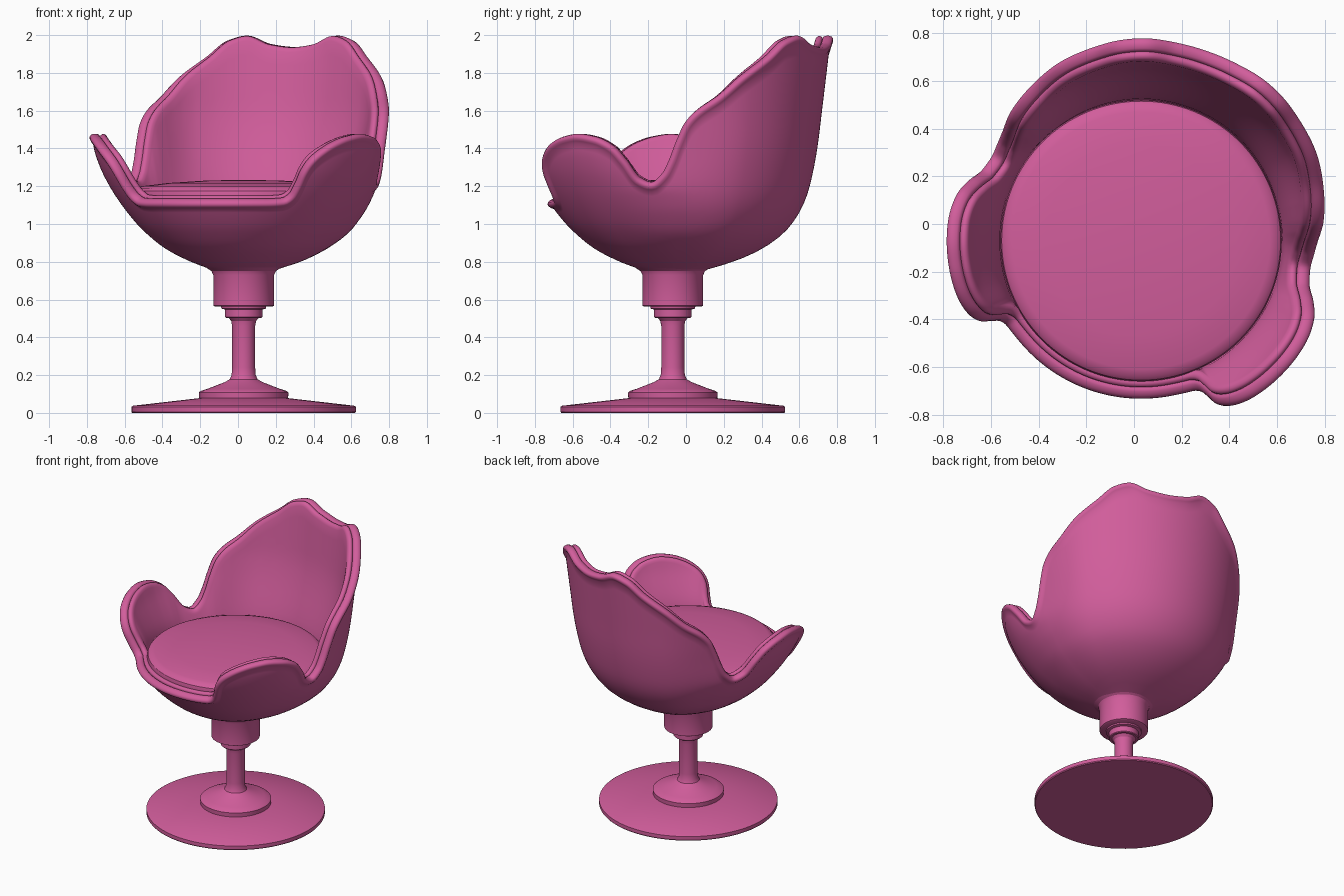
import bpy, bmesh
from math import sin, cos, radians, degrees, atan2, hypot, pi
from mathutils import Vector

if "Cube" in bpy.data.objects:
    bpy.data.objects.remove(bpy.data.objects["Cube"])

AXIS = (0.03, -0.07, 0)
TURN = radians(-19.3)
pink = bpy.data.materials.new("pink")
pink.diffuse_color = (0.64, 0.11, 0.33, 1)
pink.use_nodes = True
pink.node_tree.nodes["Principled BSDF"].inputs["Base Color"].default_value = pink.diffuse_color


def interp(keys, x, flat=False):
    """Monotone smooth curve through (x, y) keys."""
    n = len(keys)
    x = min(max(x, keys[0][0]), keys[-1][0])
    i = 0
    while i < n - 2 and x > keys[i + 1][0]:
        i += 1
    sec = lambda k: (keys[k + 1][1] - keys[k][1]) / (keys[k + 1][0] - keys[k][0])

    def slope(k):
        if k == 0 or k == n - 1:
            return 0 if flat else sec(min(k, n - 2))
        a, b = sec(k - 1), sec(k)
        return 0 if a * b <= 0 else 2 * a * b / (a + b)
    (x0, y0), (x1, y1) = keys[i], keys[i + 1]
    d = x1 - x0
    t = (x - x0) / d
    return ((2*t**3 - 3*t*t + 1) * y0 + (t**3 - 2*t*t + t) * d * slope(i)
            + (3*t*t - 2*t**3) * y1 + (t**3 - t*t) * d * slope(i + 1))


def finish(obj, angle=40):
    bpy.context.collection.objects.link(obj)
    obj.location = AXIS
    obj.data.materials.append(pink)
    bpy.ops.object.select_all(action='DESELECT')
    obj.select_set(True)
    bpy.context.view_layer.objects.active = obj
    bpy.ops.object.shade_smooth_by_angle(angle=radians(angle))


def lathe(name, profile, steps=96, angle=30):
    bm = bmesh.new()
    vs = [bm.verts.new((r, 0, z)) for r, z in profile]
    es = [bm.edges.new(p) for p in zip(vs, vs[1:])]
    bmesh.ops.spin(bm, geom=vs + es, cent=(0, 0, 0), axis=(0, 0, 1), angle=2 * pi, steps=steps)
    bmesh.ops.remove_doubles(bm, verts=bm.verts, dist=1e-5)
    bmesh.ops.recalc_face_normals(bm, faces=bm.faces)
    me = bpy.data.meshes.new(name)
    bm.to_mesh(me)
    bm.free()
    finish(bpy.data.objects.new(name, me), angle)


# Foot, column, collar and swivel cup
lathe("base_disc", [(0, 0), (.59, 0), (.595, .006), (.595, .032), (.585, .038), (.235, .078), (0, .08)])
lathe("base_hub", [(0, .07), (.235, .07), (.237, .108), (.228, .116), (.19, .128), (.1, .163),
                   (.074, .178), (.064, .2), (.061, .24), (.061, .46), (.066, .487), (.08, .503), (0, .503)])
lathe("swivel_collar", [(0, .503), (.094, .503), (.099, .508), (.099, .547), (.118, .552), (.12, .57), (0, .57)])
lathe("swivel_cup", [(0, .562), (.15, .562), (.161, .568), (.161, .73), (.17, .75), (.2, .77), (0, .8)])

# Seat cushion
lathe("seat_cushion", [(0, 1.06), (.55, 1.06), (.583, 1.09), (.59, 1.15), (.585, 1.175), (.57, 1.19),
                       (.54, 1.2), (.4, 1.217), (.2, 1.23), (0, 1.234)], 128)

# Shell profiles (height, radius) for back, side and front
BACK = [(.74, .13), (.76, .185), (.8, .32), (.87, .475), (.95, .585), (1.0, .63), (1.1, .69),
        (1.2, .725), (1.4, .765), (1.6, .79), (2, .838)]
SIDE = [(.74, .13), (.76, .18), (.8, .3), (.87, .44), (.95, .55), (1.0, .595), (1.1, .662),
        (1.2, .703), (1.4, .735), (1.6, .765), (2, .83)]
FRONT = [(.74, .13), (.76, .175), (.8, .28), (.87, .415), (.95, .515), (1.0, .565), (1.1, .645),
         (1.2, .71), (1.3, .76), (1.4, .793), (1.5, .808), (2, .9)]
# Rim height by angle from the middle of the back
RIM = [(0, 1.93), (9, 1.945), (18, 1.99), (25, 1.965), (33, 1.88), (44, 1.775), (53, 1.67), (61, 1.595),
       (65.5, 1.53), (69, 1.43), (72, 1.33), (75, 1.26), (80, 1.212), (85, 1.235), (90, 1.33), (95, 1.41),
       (102, 1.455), (110, 1.47), (117, 1.457), (124, 1.425), (130, 1.375), (134, 1.32), (136, 1.265),
       (137.2, 1.2), (138.8, 1.145), (142, 1.12), (150, 1.115), (180, 1.115)]
# Rim cross-section: (outward, down) from the rim line, shell lip then liner roll
LIP = [(.009, .03), (.014, .018), (.013, .006), (.004, -.003), (-.012, -.006), (-.03, -.003),
       (-.039, .004), (-.042, .014), (-.046, .006), (-.056, .001), (-.068, .004), (-.077, .014), (-.081, .03)]


def radius(phi, z):
    b, s, f = (interp(k, z) for k in (BACK, SIDE, FRONT))
    return interp([(0, b), (40, b), (68, s), (105, f), (180, f)], phi, True)


def polar(phi, r, z):
    return Vector((r * sin(radians(phi)), r * cos(radians(phi)), z))


def surf(phi, z):
    return polar(phi, radius(phi, z), z)


def angle_of(p):
    return min(max(degrees(atan2(p.x, p.y)), 0), 180)


def liner(phi, z):
    t = min(max((z - 1.1) / .5, 0), 1)
    return .59 + (radius(phi, z) - .67) * t * (1.7 - .7 * t)


def rim_angles(n):
    """Angles spaced evenly along the length of the rim."""
    fine = [i * 0.15 for i in range(1201)]
    pts = [polar(a, .75, interp(RIM, a, True)) for a in fine]
    acc = [0]
    for p, q in zip(pts, pts[1:]):
        acc.append(acc[-1] + (q - p).length)
    out, j = [], 0
    for i in range(n + 1):
        d = acc[-1] * i / n
        while j < 1199 and acc[j + 1] < d:
            j += 1
        out.append(fine[j] + 0.15 * (d - acc[j]) / (acc[j + 1] - acc[j]))
    return out


# Half of the tub shell: outer skin, rolled rim, inner liner; mirrored afterwards
N, UP, DOWN = 200, 26, 12
verts, prev_out, prev_in = [], 0, 0
for i, phi in enumerate(rim_angles(N)):
    z = interp(RIM, phi, True)
    c = surf(phi, z)
    e = 0.8
    s_phi = surf(min(phi + e, 180), z) - surf(max(phi - e, 0), z)
    s_z = surf(phi, z + .01) - surf(phi, z - .01)
    nrm = s_z.cross(s_phi).normalized()
    a0, a1 = max(phi - e, 0), min(phi + e, 180)
    tan = surf(a1, interp(RIM, a1, True)) - surf(a0, interp(RIM, a0, True))
    if i in (0, N):
        nrm.x = 0
        tan = Vector((1 if i == 0 else -1, 0, 0))
    tan.normalize()
    down = nrm.cross(tan)
    col = []
    end = c + down * .045
    prev_out = a = max(angle_of(end), prev_out)
    for k in range(UP):
        zz = .74 + (end.z - .74) * (k / (UP - 1)) ** 1.3
        col.append(surf(a, zz))
    col += [c + nrm * o + down * d for o, d in LIP]
    last = col[-1]
    prev_in = a = max(angle_of(last), prev_in)
    r_off = hypot(last.x, last.y) - liner(a, last.z)
    for k in range(1, DOWN + 1):
        t = k / DOWN
        zz = last.z + (1.07 - last.z) * t
        col.append(polar(a, liner(a, zz) + r_off * (1 - t), zz))
    if i in (0, N):
        for p in col:
            p.x = 0
    verts += col

rows = UP + len(LIP) + DOWN
faces = []
for i in range(N):
    for j in range(rows):
        k = (j + 1) % rows
        faces.append((i * rows + j, i * rows + k, (i + 1) * rows + k, (i + 1) * rows + j))
mesh = bpy.data.meshes.new("tub_shell")
mesh.from_pydata(verts, [], faces)
shell = bpy.data.objects.new("tub_shell", mesh)
finish(shell, 50)
shell.rotation_euler.z = TURN
mirror = shell.modifiers.new("mirror", 'MIRROR')
mirror.use_clip = True
